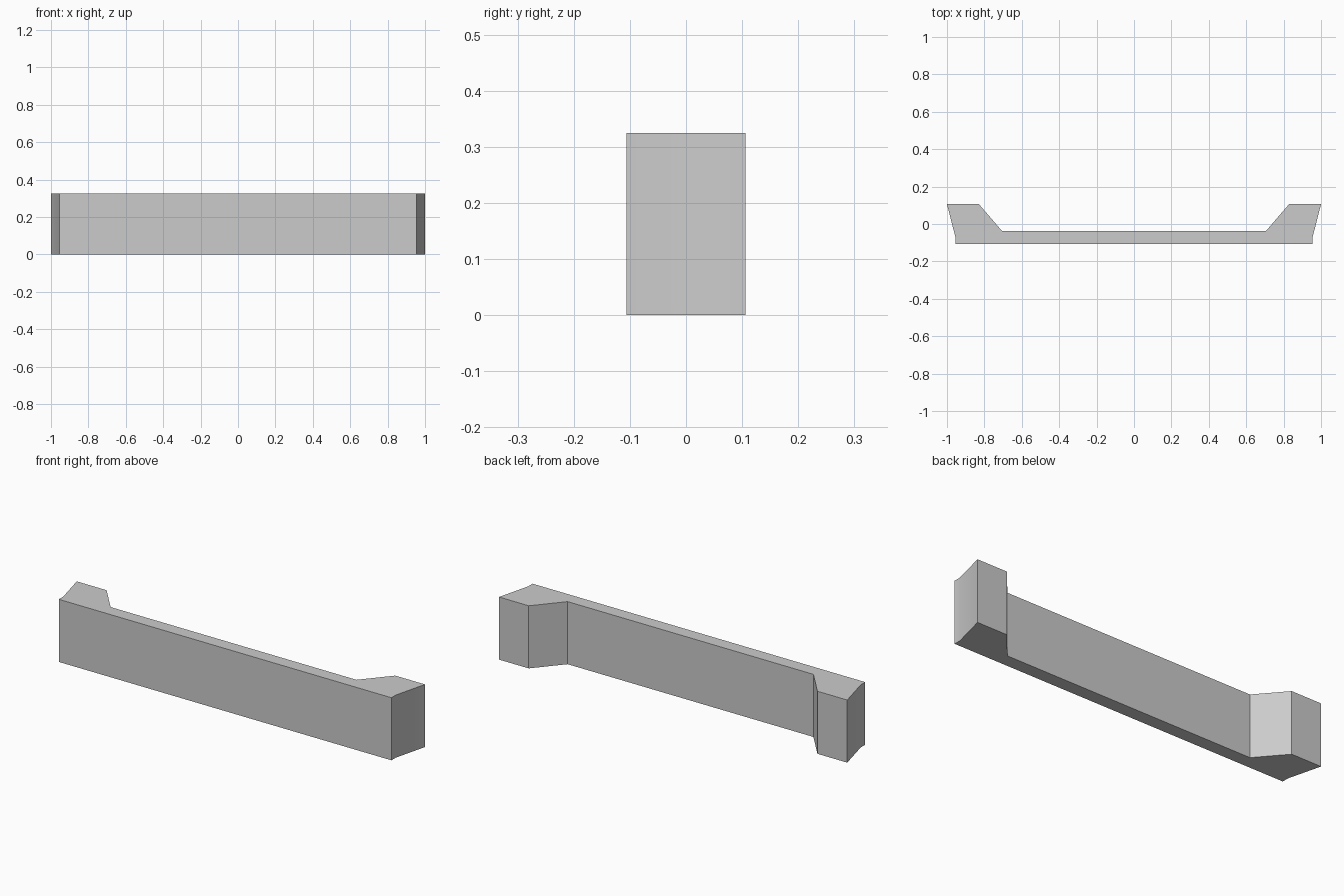
import bpy
import bmesh

cube = bpy.data.objects.get("Cube")
if cube:
    bpy.data.objects.remove(cube, do_unlink=True)

HEIGHT = 0.325

# One flat grey
grey = bpy.data.materials.new("plain grey")
grey.use_nodes = True
colour = (0.6, 0.6, 0.6, 1)
grey.diffuse_color = colour
grey.node_tree.nodes["Principled BSDF"].inputs["Base Color"].default_value = colour

# Plan outline of the left half, from front corner round the return to the inner face
half = [(0.955, -0.106), (0.955, -0.07), (1.0, 0.106), (0.829, 0.106), (0.706, -0.037)]
outline = half + [(-x, y) for x, y in reversed(half)]

# Panel with two flared returns, extruded upward
bm = bmesh.new()
base = bm.faces.new([bm.verts.new((x, y, 0)) for x, y in outline])
top = bmesh.ops.extrude_face_region(bm, geom=[base], use_keep_orig=True)
bmesh.ops.translate(bm, vec=(0, 0, HEIGHT),
                    verts=[v for v in top["geom"] if isinstance(v, bmesh.types.BMVert)])
bmesh.ops.recalc_face_normals(bm, faces=bm.faces)
mesh = bpy.data.meshes.new("flared_panel")
bm.to_mesh(mesh)
bm.free()
mesh.materials.append(grey)
panel = bpy.data.objects.new("flared_panel", mesh)
bpy.context.collection.objects.link(panel)

# Soften only the slight bend on each outer end
bpy.context.view_layer.objects.active = panel
panel.select_set(True)
bpy.ops.object.shade_smooth_by_angle(angle=0.52)
